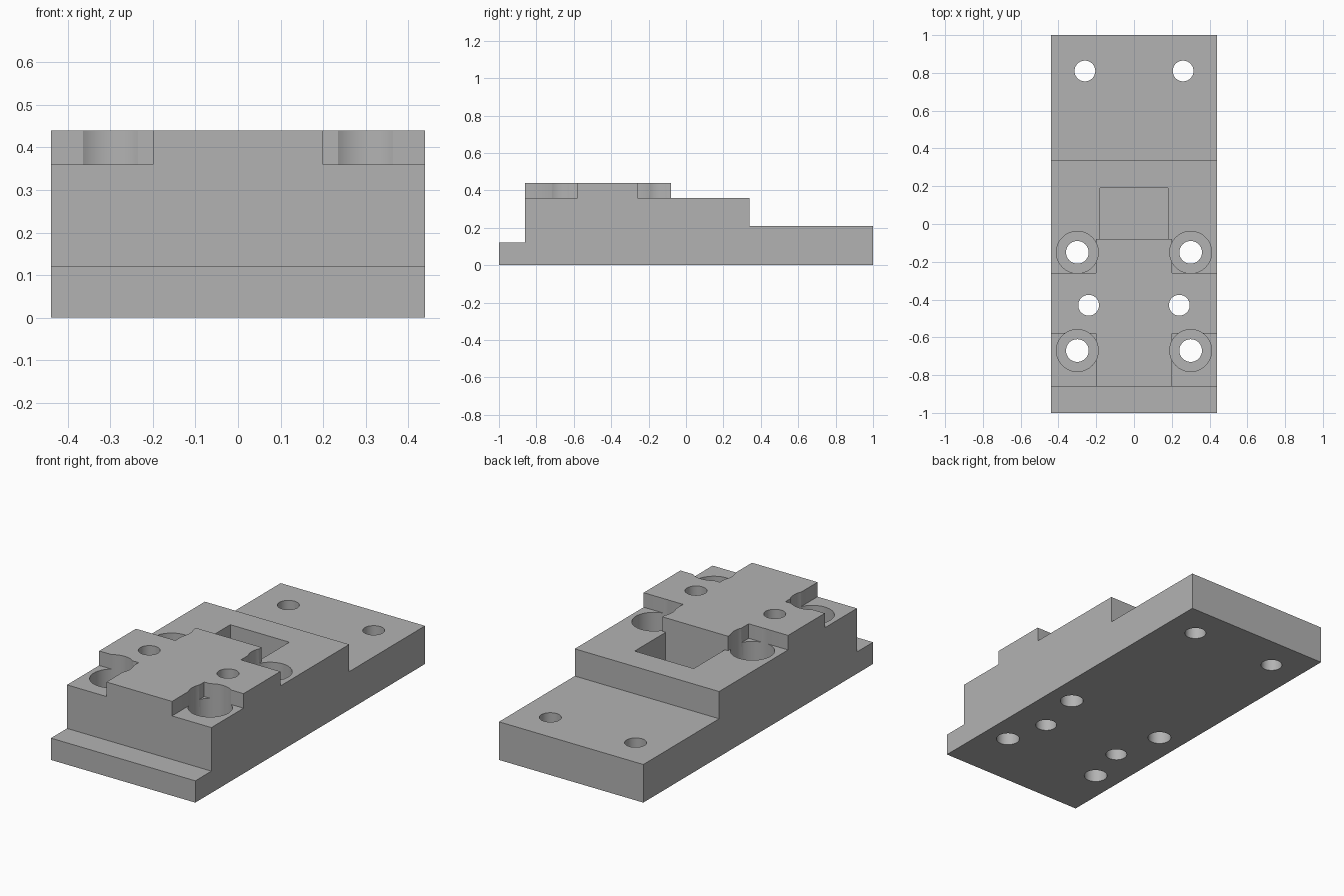
import bpy, bmesh
from math import radians

cube = bpy.data.objects.get("Cube")
if cube:
    bpy.data.objects.remove(cube, do_unlink=True)

HALF_WIDTH = 0.44
grey = bpy.data.materials.new("machined_grey")
grey.use_nodes = True
colour = (0.45, 0.45, 0.45, 1)
grey.diffuse_color = colour
grey.node_tree.nodes["Principled BSDF"].inputs["Base Color"].default_value = colour


def add_object(name, bm):
    bmesh.ops.recalc_face_normals(bm, faces=bm.faces)
    mesh = bpy.data.meshes.new(name)
    bm.to_mesh(mesh)
    bm.free()
    mesh.materials.append(grey)
    obj = bpy.data.objects.new(name, mesh)
    bpy.context.collection.objects.link(obj)
    return obj


def cut(target, name, bm):
    """Subtract a temporary solid from the target."""
    cutter = add_object(name, bm)
    cutter.hide_render = True
    mod = target.modifiers.new(name, 'BOOLEAN')
    mod.operation = 'DIFFERENCE'
    mod.solver = 'EXACT'
    mod.object = cutter
    bpy.context.view_layer.objects.active = target
    bpy.ops.object.modifier_apply(modifier=mod.name)
    bpy.data.objects.remove(cutter, do_unlink=True)


def cut_box(target, name, low, high):
    bm = bmesh.new()
    bmesh.ops.create_cube(bm, size=1)
    for v in bm.verts:
        for i in range(3):
            v.co[i] = low[i] if v.co[i] < 0 else high[i]
    cut(target, name, bm)


def cut_hole(target, name, x, y, radius, bottom):
    bm = bmesh.new()
    top = 0.6
    bmesh.ops.create_cone(bm, cap_ends=True, segments=48, radius1=radius,
                          radius2=radius, depth=top - bottom)
    bmesh.ops.translate(bm, vec=(x, y, (top + bottom) / 2), verts=bm.verts)
    cut(target, name, bm)


# Stepped body, extruded across the width from its side profile
profile = [(-1, 0), (1, 0), (1, 0.21), (0.34, 0.21), (0.34, 0.36), (-0.08, 0.36),
           (-0.08, 0.44), (-0.86, 0.44), (-0.86, 0.12), (-1, 0.12)]
bm = bmesh.new()
face = bm.faces.new([bm.verts.new((-HALF_WIDTH, y, z)) for y, z in profile])
side = bmesh.ops.extrude_face_region(bm, geom=[face])
bmesh.ops.translate(bm, vec=(2 * HALF_WIDTH, 0, 0),
                    verts=[g for g in side["geom"] if isinstance(g, bmesh.types.BMVert)])
body = add_object("stepped_mounting_block", bm)

# Pocket behind the raised cross
cut_box(body, "pocket", (-0.18, -0.08, 0.16), (0.18, 0.19, 0.6))

for s in (-1, 1):
    # Corner notches that leave a raised cross
    x0, x1 = sorted((s * 0.2, s * 0.6))
    for y0, y1 in ((-0.26, 0.0), (-1.1, -0.58)):
        cut_box(body, "notch", (x0, y0, 0.36), (x1, y1, 0.6))
    # Counterbored screw holes
    for y in (-0.15, -0.67):
        cut_hole(body, "counterbore", s * 0.3, y, 0.111, 0.22)
        cut_hole(body, "screw_hole", s * 0.3, y, 0.06, -0.1)
    # Plain through holes
    for x, y in ((0.26, 0.81), (0.24, -0.43)):
        cut_hole(body, "dowel_hole", s * x, y, 0.055, -0.1)

# Smooth bores with crisp machined edges
bpy.ops.object.select_all(action='DESELECT')
body.select_set(True)
bpy.context.view_layer.objects.active = body
bpy.ops.object.shade_smooth_by_angle(angle=radians(30))
